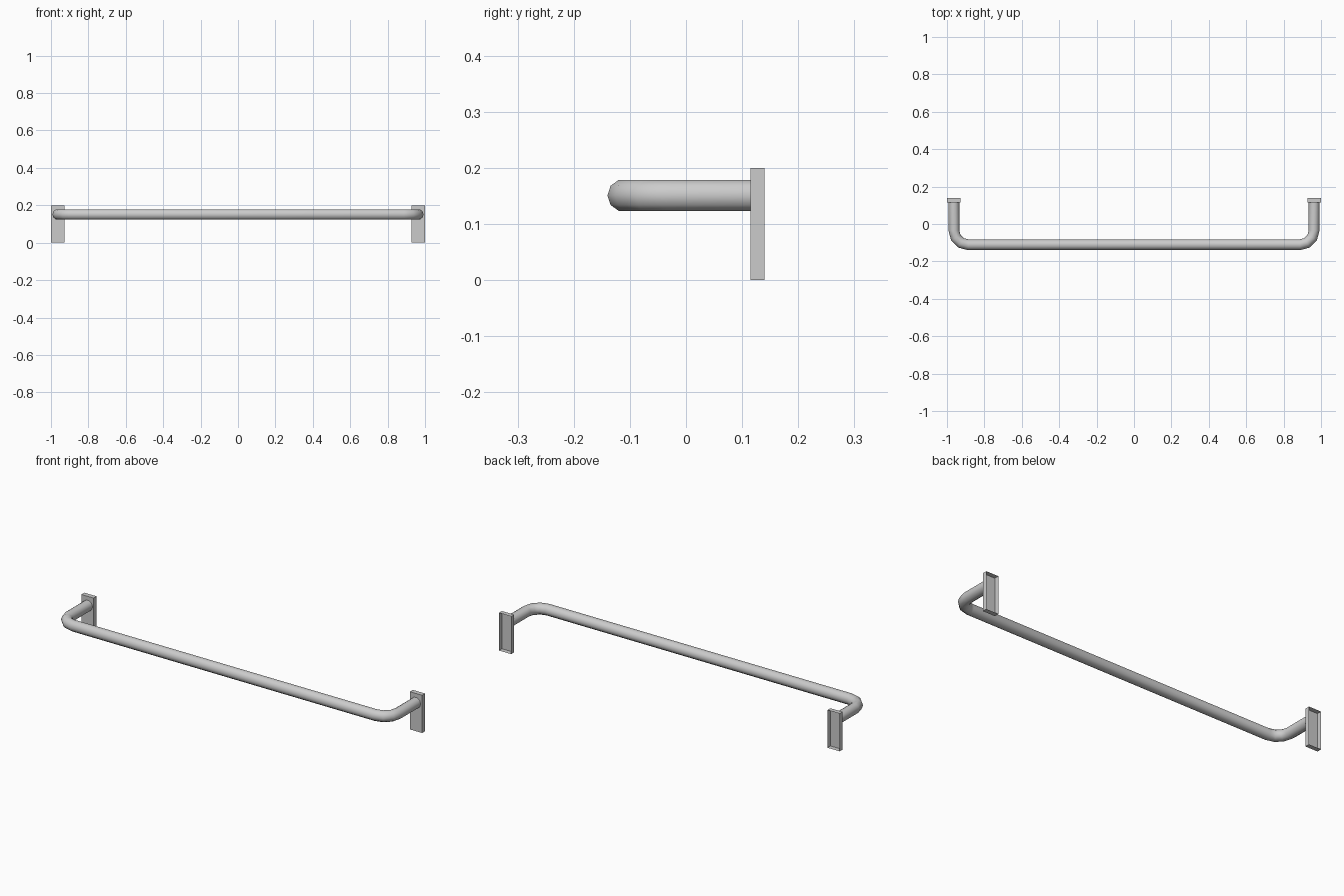
import bpy, bmesh
from math import sin, cos, pi, radians
from mathutils import Vector

if "Cube" in bpy.data.objects:
    bpy.data.objects.remove(bpy.data.objects["Cube"])

TUBE_R, SIDES = 0.029, 10
LEG_X, BAR_Y, BAR_Z = 0.963, -0.111, 0.151
BEND_R, BEND_STEPS = 0.076, 3
PLATE_FRONT, PLATE_BACK = 0.115, 0.14


def make_object(name, bm):
    mesh = bpy.data.meshes.new(name)
    bm.to_mesh(mesh)
    bm.free()
    obj = bpy.data.objects.new(name, mesh)
    bpy.context.collection.objects.link(obj)
    return obj


# rail: ten-sided tube swept along a U-shaped path with rounded corners
# each path entry is (centre point, outward direction)
half = [(Vector((LEG_X, PLATE_FRONT, BAR_Z)), Vector((1, 0, 0)))]
corner = Vector((LEG_X - BEND_R, BAR_Y + BEND_R, BAR_Z))
for i in range(BEND_STEPS + 1):
    a = pi / 2 * i / BEND_STEPS
    out = Vector((cos(a), -sin(a), 0))
    half.append((corner + BEND_R * out, out))
flip = Vector((-1, 1, 1))
path = half + [(p * flip, n * flip) for p, n in reversed(half)]

bm = bmesh.new()
rings = []
for p, n in path:
    rings.append([bm.verts.new(p + TUBE_R * (n * cos(2 * pi * k / SIDES)
                  + Vector((0, 0, sin(2 * pi * k / SIDES))))) for k in range(SIDES)])
for r0, r1 in zip(rings, rings[1:]):
    for k in range(SIDES):
        j = (k + 1) % SIDES
        bm.faces.new((r0[k], r1[k], r1[j], r0[j]))
# cap the ends while normals are made consistent, against the plates
bm.faces.new(rings[0])
bm.faces.new(rings[-1])
bmesh.ops.recalc_face_normals(bm, faces=bm.faces)
rail = make_object("rail", bm)
bpy.context.view_layer.objects.active = rail
rail.select_set(True)
bpy.ops.object.shade_smooth_by_angle(angle=radians(45))
rail.select_set(False)

# mounting plates: thin boxes left open at the back
for side, name in ((-1, "left_mounting_plate"), (1, "right_mounting_plate")):
    bm = bmesh.new()
    bmesh.ops.create_cube(bm, size=1)
    bmesh.ops.scale(bm, vec=(0.072, PLATE_BACK - PLATE_FRONT, 0.2), verts=bm.verts)
    bmesh.ops.translate(bm, vec=(side * 0.964, (PLATE_FRONT + PLATE_BACK) / 2, 0.1), verts=bm.verts)
    back = [f for f in bm.faces if f.normal.y > 0.9]
    bmesh.ops.delete(bm, geom=back, context='FACES_ONLY')
    make_object(name, bm)
